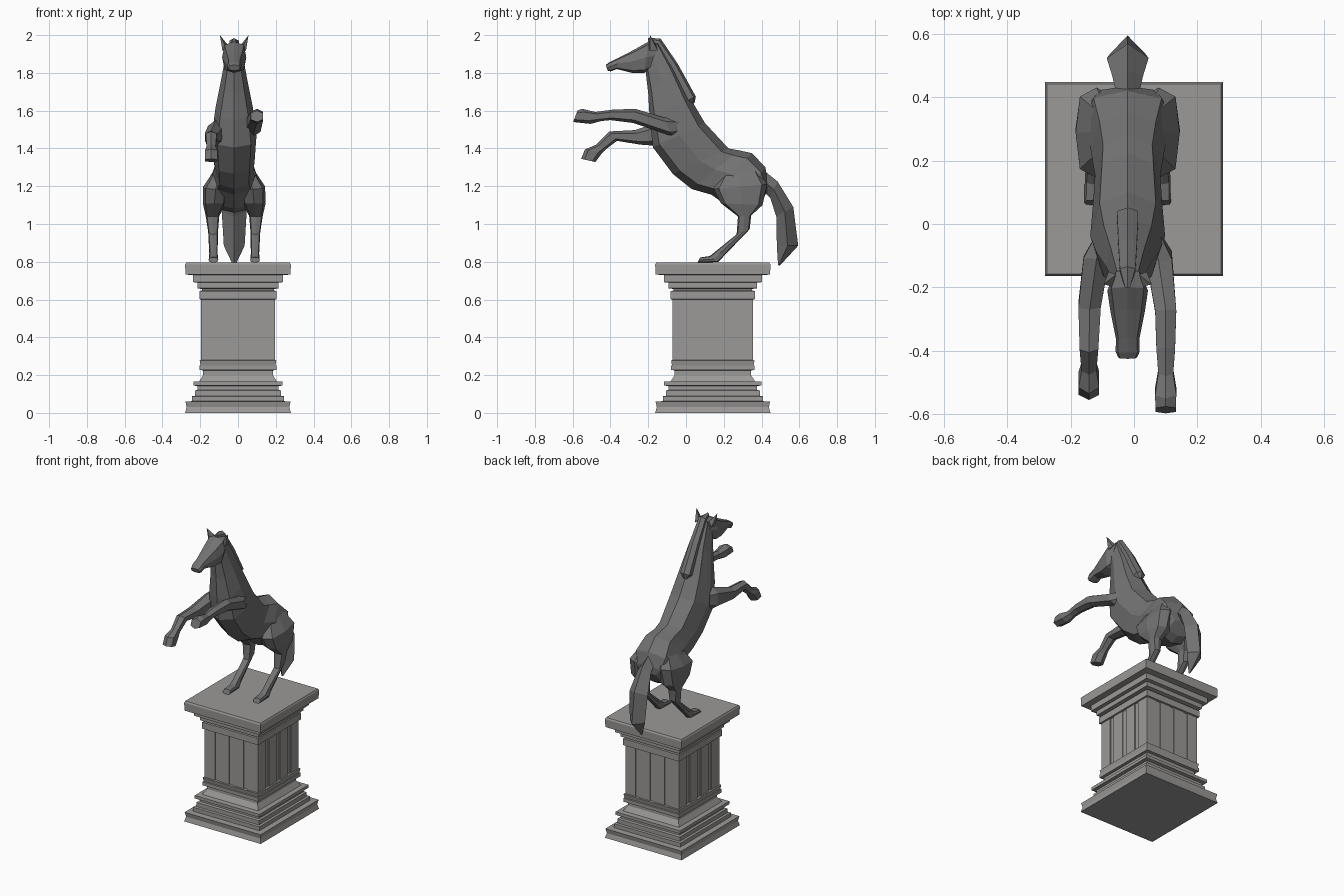
import bpy, bmesh, math
from mathutils import Vector

CX = -0.02      # horse centre line
PY = 0.142      # pedestal centre in y


def material(name, rgb):
    m = bpy.data.materials.new(name)
    m.diffuse_color = (*rgb, 1)
    return m


STONE = material("stone", (0.33, 0.32, 0.31))
BRONZE = material("dark_metal", (0.17, 0.17, 0.17))


def finish(name, bm, mat=BRONZE):
    bmesh.ops.recalc_face_normals(bm, faces=bm.faces)
    me = bpy.data.meshes.new(name)
    bm.to_mesh(me)
    bm.free()
    me.materials.append(mat)
    ob = bpy.data.objects.new(name, me)
    bpy.context.collection.objects.link(ob)
    return ob


def skin(bm, rings):
    n = len(rings[0])
    for a, b in zip(rings, rings[1:]):
        for i in range(n):
            j = (i + 1) % n
            bm.faces.new((a[i], a[j], b[j], b[i]))
    bm.faces.new(rings[0])
    bm.faces.new(rings[-1])


def loft(name, sections, sides=8, turn=0.0, full=0.8):
    """Each section: (top y, top z, bottom y, bottom z, centre x, half width)."""
    bm = bmesh.new()
    rings = []
    for ty, tz, by, bz, x, hw in sections:
        top, bot = Vector((0, ty, tz)), Vector((0, by, bz))
        mid, up = (top + bot) / 2, (top - bot) / 2
        ring = []
        for i in range(sides):
            a = math.tau * (i + turn) / sides
            c, s = math.cos(a), math.sin(a)
            k = 1 if max(abs(c), abs(s)) > 0.99 else full / 0.7071
            ring.append(bm.verts.new(mid + up * s * k + Vector((CX + x + c * hw * k, 0, 0))))
        rings.append(ring)
    skin(bm, rings)
    return finish(name, bm)


def box(bm, cx, cy, cz, sx, sy, sz):
    r = bmesh.ops.create_cube(bm, size=1)
    for v in r["verts"]:
        v.co = Vector((v.co.x * sx + cx, v.co.y * sy + cy, v.co.z * sz + cz))


def central(rows):
    return [(a, b, c, d, 0, w) for a, b, c, d, w in rows]


# Pedestal: stepped moulding profile (half width, z)
profile = [(0.28, 0), (0.272, 0.03), (0.278, 0.06), (0.243, 0.062), (0.243, 0.088),
           (0.228, 0.09), (0.228, 0.118), (0.215, 0.122), (0.215, 0.142), (0.236, 0.145),
           (0.236, 0.165), (0.205, 0.167), (0.185, 0.2), (0.185, 0.225), (0.203, 0.227),
           (0.203, 0.25), (0.198, 0.252), (0.203, 0.278), (0.19, 0.28), (0.19, 0.6),
           (0.205, 0.602), (0.205, 0.645), (0.19, 0.648), (0.19, 0.656), (0.215, 0.66),
           (0.215, 0.69), (0.238, 0.692), (0.238, 0.73), (0.278, 0.732), (0.28, 0.785),
           (0.275, 0.795)]
bm = bmesh.new()
skin(bm, [[bm.verts.new((sx * w, PY + sy * w * 1.09, z))
           for sx, sy in ((-1, -1), (1, -1), (1, 1), (-1, 1))] for w, z in profile])
finish("pedestal", bm, STONE)

# Raised strips between the grooves of the shaft
bm = bmesh.new()
for i in range(4):
    t = (i - 1.5) * 0.105
    for s in (-1, 1):
        box(bm, t, PY + s * 0.203, 0.44, 0.075, 0.02, 0.32)
        box(bm, s * 0.186, PY + t * 1.09, 0.44, 0.02, 0.082, 0.32)
finish("shaft_strips", bm, STONE)

# Trunk and neck
loft("body", central([
    (-0.14, 1.965, -0.215, 1.82, 0.045),
    (-0.06, 1.83, -0.20, 1.69, 0.07),
    (0.02, 1.67, -0.192, 1.55, 0.10),
    (0.10, 1.535, -0.175, 1.405, 0.118),
    (0.225, 1.40, -0.07, 1.265, 0.108),
    (0.28, 1.39, 0.03, 1.185, 0.103),
    (0.35, 1.375, 0.135, 1.155, 0.118),
    (0.42, 1.30, 0.24, 1.08, 0.143),
    (0.435, 1.22, 0.33, 1.06, 0.12),
    (0.43, 1.17, 0.38, 1.09, 0.07)]), full=0.75)

# Head, mane and tail
loft("head", central([
    (-0.145, 1.965, -0.18, 1.82, 0.045),
    (-0.20, 1.965, -0.22, 1.80, 0.064),
    (-0.27, 1.925, -0.285, 1.80, 0.054),
    (-0.36, 1.878, -0.365, 1.82, 0.037),
    (-0.405, 1.857, -0.40, 1.808, 0.038),
    (-0.425, 1.842, -0.415, 1.812, 0.03)]))
loft("mane", central([
    (-0.20, 1.985, -0.20, 1.95, 0.008),
    (-0.135, 1.982, -0.16, 1.93, 0.025),
    (-0.045, 1.85, -0.085, 1.81, 0.03),
    (0.052, 1.675, 0.0, 1.65, 0.034),
    (0.045, 1.64, 0.02, 1.63, 0.01)]), 6, 0.5)
loft("tail", central([
    (0.41, 1.285, 0.40, 1.18, 0.035),
    (0.485, 1.225, 0.445, 1.14, 0.048),
    (0.568, 1.09, 0.478, 1.04, 0.066),
    (0.594, 0.885, 0.481, 0.885, 0.055),
    (0.495, 0.778, 0.487, 0.785, 0.006)]), 4)

# Ears
for side, s in (("left", 1), ("right", -1)):
    bm = bmesh.new()
    base = [bm.verts.new((CX + s * x, y, z)) for x, y, z in
            ((0.04, -0.20, 1.93), (0.062, -0.19, 1.915), (0.06, -0.15, 1.92), (0.036, -0.16, 1.95))]
    tip = bm.verts.new((CX + s * 0.076, -0.19, 2.0))
    bm.faces.new(base)
    for i in range(4):
        bm.faces.new((base[i], base[(i + 1) % 4], tip))
    finish("ear_" + side, bm)

# Forelegs: one stretched forward, one bent at the knee
loft("foreleg_left", [
    (-0.03, 1.555, -0.02, 1.475, 0.075, 0.025),
    (-0.12, 1.565, -0.075, 1.465, 0.098, 0.042),
    (-0.27, 1.61, -0.28, 1.535, 0.12, 0.034),
    (-0.39, 1.605, -0.40, 1.55, 0.12, 0.03),
    (-0.48, 1.593, -0.45, 1.545, 0.12, 0.024),
    (-0.55, 1.61, -0.505, 1.53, 0.12, 0.034),
    (-0.575, 1.60, -0.597, 1.54, 0.12, 0.033)], 6, 0.5)
loft("foreleg_right", [
    (-0.03, 1.54, -0.04, 1.44, -0.075, 0.025),
    (-0.11, 1.55, -0.10, 1.41, -0.098, 0.042),
    (-0.27, 1.497, -0.24, 1.42, -0.12, 0.036),
    (-0.405, 1.49, -0.365, 1.44, -0.122, 0.03),
    (-0.475, 1.42, -0.425, 1.395, -0.122, 0.024),
    (-0.535, 1.395, -0.445, 1.375, -0.122, 0.033),
    (-0.555, 1.345, -0.48, 1.328, -0.122, 0.033)], 6, 0.5)

# Hind legs, mirrored
for side, s in (("left", 1), ("right", -1)):
    loft("hind_leg_" + side, [(a, b, c, d, s * x, w) for a, b, c, d, x, w in (
        (0.20, 1.27, 0.38, 1.29, 0.075, 0.035),
        (0.145, 1.185, 0.43, 1.21, 0.098, 0.066),
        (0.185, 1.11, 0.405, 1.10, 0.105, 0.06),
        (0.275, 1.04, 0.345, 1.045, 0.115, 0.036),
        (0.268, 0.945, 0.337, 0.972, 0.112, 0.026),
        (0.15, 0.85, 0.205, 0.835, 0.11, 0.022),
        (0.125, 0.83, 0.17, 0.798, 0.11, 0.025),
        (0.075, 0.823, 0.06, 0.796, 0.11, 0.026))])
